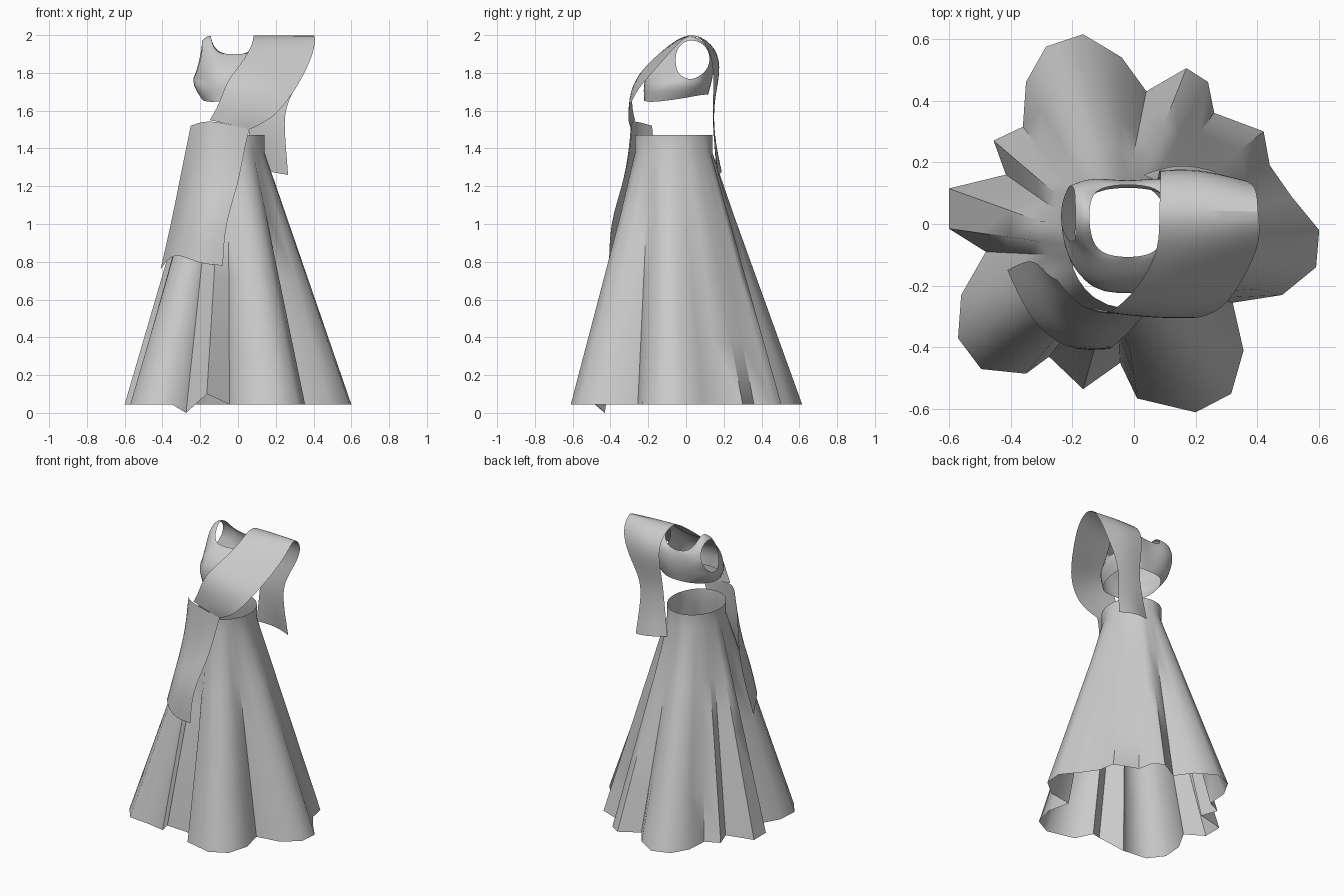
import bpy, bmesh
from math import atan2, cos, sin


def make(name, verts, faces, angle=0.7):
    mesh = bpy.data.meshes.new(name)
    mesh.from_pydata(verts, [], faces)
    bm = bmesh.new()
    bm.from_mesh(mesh)
    bmesh.ops.recalc_face_normals(bm, faces=bm.faces)
    bm.to_mesh(mesh)
    bm.free()
    ob = bpy.data.objects.new(name, mesh)
    bpy.context.collection.objects.link(ob)
    bpy.ops.object.select_all(action='DESELECT')
    bpy.context.view_layer.objects.active = ob
    ob.select_set(True)
    bpy.ops.object.shade_smooth_by_angle(angle=angle)
    return ob


def loft(name, rows, closed=False, angle=0.7):
    n = len(rows[0])
    verts = [p for row in rows for p in row]
    faces = [(i * n + j, i * n + (j + 1) % n,
              (i + 1) * n + (j + 1) % n, (i + 1) * n + j)
             for i in range(len(rows) - 1) for j in range(n if closed else n - 1)]
    return make(name, verts, faces, angle)


def subdivide(ob, levels=2):
    m = ob.modifiers.new("smooth", 'SUBSURF')
    m.levels = m.render_levels = levels
    m.boundary_smooth = 'PRESERVE_CORNERS'


# Skirt: pleated hem outline lofted up to an oval waist
hem = [(.6, -.02), (.51, .09), (.44, .19), (.42, .30), (.26, .36), (.24, .46),
       (.17, .505), (.04, .43), (-.04, .54), (-.165, .615), (-.285, .575),
       (-.35, .46), (-.36, .315), (-.455, .27), (-.415, .16), (-.6, .115),
       (-.6, -.015), (-.48, -.09), (-.56, -.23), (-.57, -.37), (-.495, -.47),
       (-.35, -.485), (-.275, -.43), (-.165, -.535), (-.045, -.45), (.01, -.565),
       (.2, -.61), (.315, -.55), (.355, -.41), (.32, -.255), (.48, -.23), (.59, -.14)]
hem_z = {22: 0.0, 23: 0.10}     # front dip and lift of the hem
rows = []
for f in (-.065, 0, .25, .5, .75, 1):
    row = []
    for i, (x, y) in enumerate(hem):
        a = atan2(y, x)
        wx, wy = -.035 + .175 * cos(a), -.065 + .205 * sin(a)
        g = max(f, 0)
        z = 1.38 + (hem_z.get(i, .045) - 1.38) * g if f >= 0 else 1.47
        row.append((wx + (x - wx) * g, wy + (y - wy) * g, z))
    rows.append(row)
loft("skirt", rows, closed=True, angle=0.9)

# Bodice: half panel as rings around the armhole (outer edge, middle, armhole)
spokes = [
    ((0, -.11, 1.90), (-.11, -.13, 1.89), (-.175, -.055, 1.89)),
    ((0, -.22, 1.80), (-.12, -.21, 1.81), (-.19, -.055, 1.83)),
    ((0, -.23, 1.66), (-.13, -.235, 1.74), (-.205, -.035, 1.79)),
    ((-.13, -.21, 1.64), (-.205, -.14, 1.73), (-.215, 0, 1.77)),
    ((-.19, -.04, 1.66), (-.22, 0, 1.72), (-.217, .03, 1.765)),
    ((-.14, .11, 1.69), (-.2, .10, 1.74), (-.213, .07, 1.78)),
    ((0, .12, 1.68), (-.12, .145, 1.77), (-.2, .105, 1.81)),
    ((0, .14, 1.79), (-.12, .155, 1.83), (-.19, .125, 1.85)),
    ((0, .13, 1.89), (-.11, .155, 1.88), (-.18, .125, 1.89)),
    ((-.10, .12, 1.91), (-.14, .13, 1.93), (-.172, .11, 1.935)),
    ((-.125, .07, 1.99), (-.147, .07, 1.99), (-.17, .068, 1.97)),
    ((-.125, 0, 2.005), (-.15, 0, 2.0), (-.17, .0, 1.975)),
    ((-.115, -.06, 1.94), (-.14, -.065, 1.94), (-.17, -.04, 1.935)),
    ((-.08, -.10, 1.90), (-.12, -.10, 1.91), (-.172, -.05, 1.91))]
bodice = loft("bodice", [[s[k] for s in spokes] for k in range(3)], closed=True, angle=1.2)
bodice.location.x = -.02
mirror = bodice.modifiers.new("mirror", 'MIRROR')
mirror.use_clip = True
subdivide(bodice)

# Shoulder sash: back hem, over the shoulder, diagonally down the front
sash = [
    [(.03, .16, 1.30), (.15, .20, 1.28), (.265, .17, 1.26)],
    [(.06, .145, 1.48), (.15, .15, 1.47), (.25, .145, 1.45)],
    [(.08, .14, 1.65), (.17, .15, 1.65), (.24, .14, 1.62)],
    [(.08, .18, 1.80), (.20, .19, 1.80), (.34, .15, 1.78)],
    [(.09, .17, 1.93), (.23, .17, 1.93), (.40, .13, 1.93)],
    [(.08, .04, 2.025), (.24, .045, 2.025), (.40, .04, 2.025)],
    [(.085, -.08, 1.96), (.24, -.08, 1.96), (.415, -.05, 1.95)],
    [(.02, -.20, 1.85), (.17, -.19, 1.83), (.36, -.17, 1.81)],
    [(-.06, -.28, 1.76), (.12, -.30, 1.74), (.29, -.28, 1.69)],
    [(-.10, -.29, 1.63), (.06, -.31, 1.60), (.19, -.315, 1.56)],
    [(-.15, -.27, 1.55), (-.05, -.29, 1.53), (.06, -.29, 1.50)]]
subdivide(loft("shoulder_sash", sash, angle=1.2))

# Hanging tail of the sash, wrapped over the front of the skirt
tail = [
    [(-.25, -.18, 1.52), (-.17, -.28, 1.55), (-.05, -.295, 1.53), (.06, -.285, 1.50)],
    [(-.275, -.17, 1.40), (-.2, -.28, 1.40), (-.08, -.31, 1.39), (.03, -.295, 1.38)],
    [(-.315, -.12, 1.20), (-.26, -.28, 1.20), (-.12, -.34, 1.20), (0, -.335, 1.20)],
    [(-.355, -.12, 1.00), (-.31, -.29, 1.00), (-.19, -.41, 1.02), (-.07, -.40, 1.00)],
    [(-.41, -.15, .76), (-.34, -.31, .86), (-.22, -.415, .79), (-.08, -.405, .78)]]
subdivide(loft("sash_tail", tail, angle=1.2))
